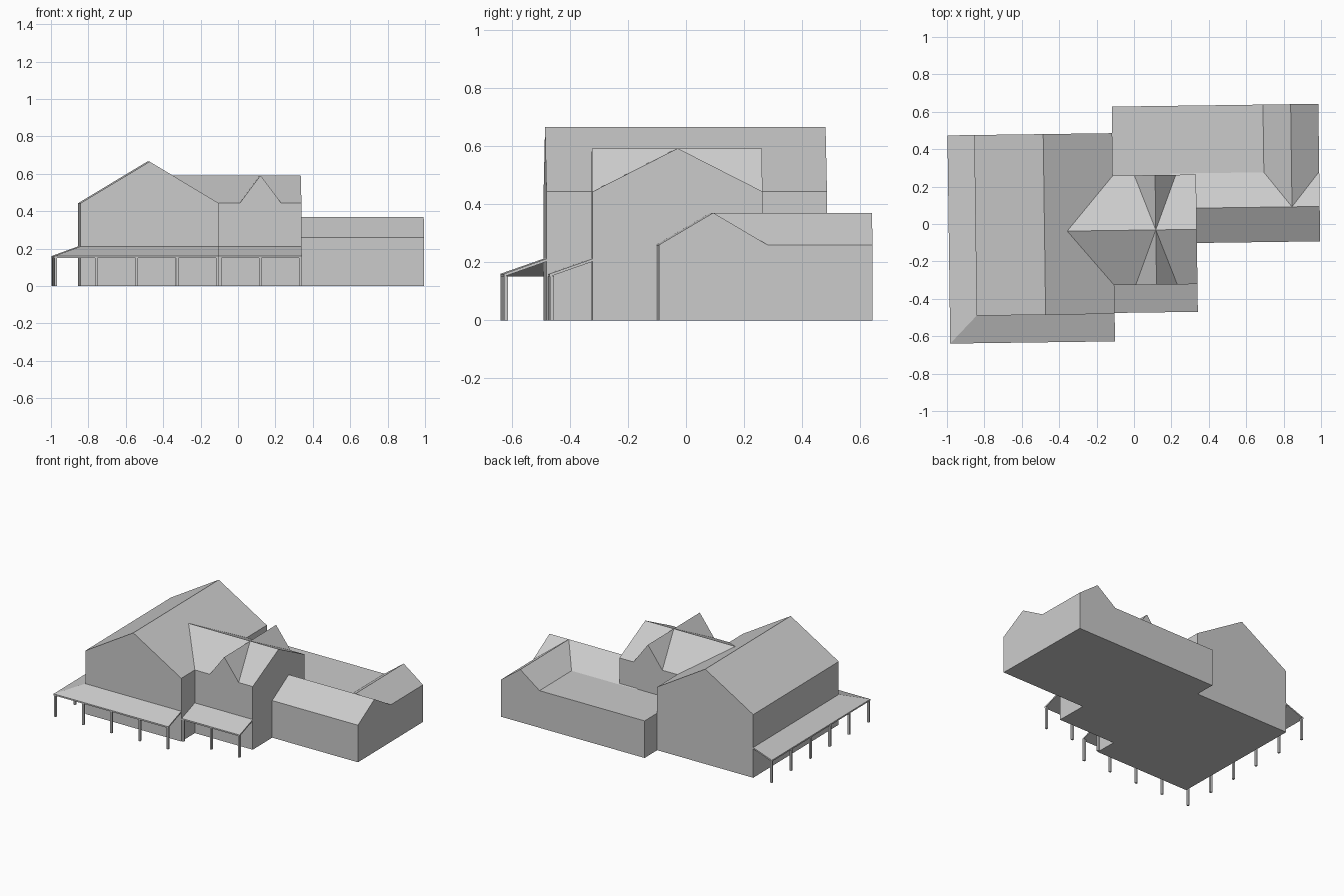
import bpy, bmesh, math

if "Cube" in bpy.data.objects:
    bpy.data.objects.remove(bpy.data.objects["Cube"])

TURN = math.radians(0.77)          # the whole plan is turned very slightly


def make(name, bm):
    bmesh.ops.recalc_face_normals(bm, faces=bm.faces)
    me = bpy.data.meshes.new(name)
    bm.to_mesh(me)
    bm.free()
    ob = bpy.data.objects.new(name, me)
    bpy.context.collection.objects.link(ob)
    ob.rotation_euler.z = TURN
    return ob


def prism(name, profile, a, b, axis):
    """Extrude an (across, z) profile from a to b along 'x' or 'y'."""
    bm = bmesh.new()
    place = (lambda t, u, z: (t, u, z)) if axis == 'x' else (lambda t, u, z: (u, t, z))
    ends = [[bm.verts.new(place(t, u, z)) for u, z in profile] for t in (a, b)]
    bm.faces.new(ends[0])
    bm.faces.new(ends[1][::-1])
    n = len(profile)
    for i in range(n):
        j = (i + 1) % n
        bm.faces.new((ends[0][i], ends[0][j], ends[1][j], ends[1][i]))
    return make(name, bm)


def gable(name, lo, hi, eave, ridge, a, b, axis, base=0):
    mid = (lo + hi) / 2
    return prism(name, [(lo, base), (hi, base), (hi, eave), (mid, ridge), (lo, eave)], a, b, axis)


def porch_roof(name, outer, inner, low=0.16, high=0.212, thick=0.01):
    """Thin sloping slab between an eave line and a wall line."""
    bm = bmesh.new()
    rows = [[bm.verts.new((x, y, z - d)) for x, y in line]
            for line, z, d in ((outer, low, 0), (inner, high, 0), (inner, high, thick), (outer, low, thick))]
    for k in range(4):
        r, s = rows[k], rows[(k + 1) % 4]
        for i in range(len(outer) - 1):
            bm.faces.new((r[i], r[i + 1], s[i + 1], s[i]))
    for e in (0, -1):
        bm.faces.new([r[e] for r in rows])
    return make(name, bm)


def posts(name, p, q, count, skip=0, w=0.014, h=0.153):
    bm = bmesh.new()
    for i in range(skip, count):
        t = i / (count - 1)
        x, y = (p[k] + (q[k] - p[k]) * t for k in (0, 1))
        vs = bmesh.ops.create_cube(bm, size=1)['verts']
        bmesh.ops.scale(bm, vec=(w, w, h), verts=vs)
        bmesh.ops.translate(bm, vec=(x, y, h / 2), verts=vs)
    return make(name, bm)


# House body: tall gabled hall, cross wing with dormers, low wing, flat rear, rear gable
body = gable("house_body", -0.848, -0.11, 0.443, 0.665, -0.479, 0.487, 'y')
parts = [
    gable("cross_wing", -0.326, 0.26, 0.443, 0.592, -0.45, 0.335, 'x'),
    gable("dormers", -0.003 + 0.008, 0.227, 0.443, 0.592, -0.326, 0.26, 'y', base=0.3),
    gable("low_wing", -0.106, 0.267, 0.26, 0.37, 0.2, 0.994, 'x'),
    prism("flat_rear", [(0.1, 0), (0.629, 0), (0.629, 0.26), (0.1, 0.26)], -0.11, 0.994, 'x'),
    gable("rear_gable", 0.698, 0.994, 0.26, 0.37, 0.08, 0.629, 'y'),
]
bpy.context.view_layer.objects.active = body
for part in parts:
    mod = body.modifiers.new("join", 'BOOLEAN')
    mod.operation, mod.solver, mod.object = 'UNION', 'EXACT', part
    bpy.ops.object.modifier_apply(modifier=mod.name)
    bpy.data.objects.remove(part)

# Wrap-around porch on the hall and a smaller one on the cross wing
porch_roof("main_porch_roof",
           [(-0.991, 0.487), (-0.991, -0.626), (-0.11, -0.626)],
           [(-0.848, 0.487), (-0.848, -0.479), (-0.11, -0.479)])
porch_roof("small_porch_roof",
           [(-0.11, -0.474), (0.335, -0.474)], [(-0.11, -0.326), (0.335, -0.326)])

# Porch posts
posts("front_posts", (-0.983, -0.618), (-0.118, -0.618), 5)
posts("side_posts", (-0.983, -0.618), (-0.983, 0.479), 6, skip=1)
posts("small_porch_posts", (-0.102, -0.466), (0.327, -0.466), 3)
